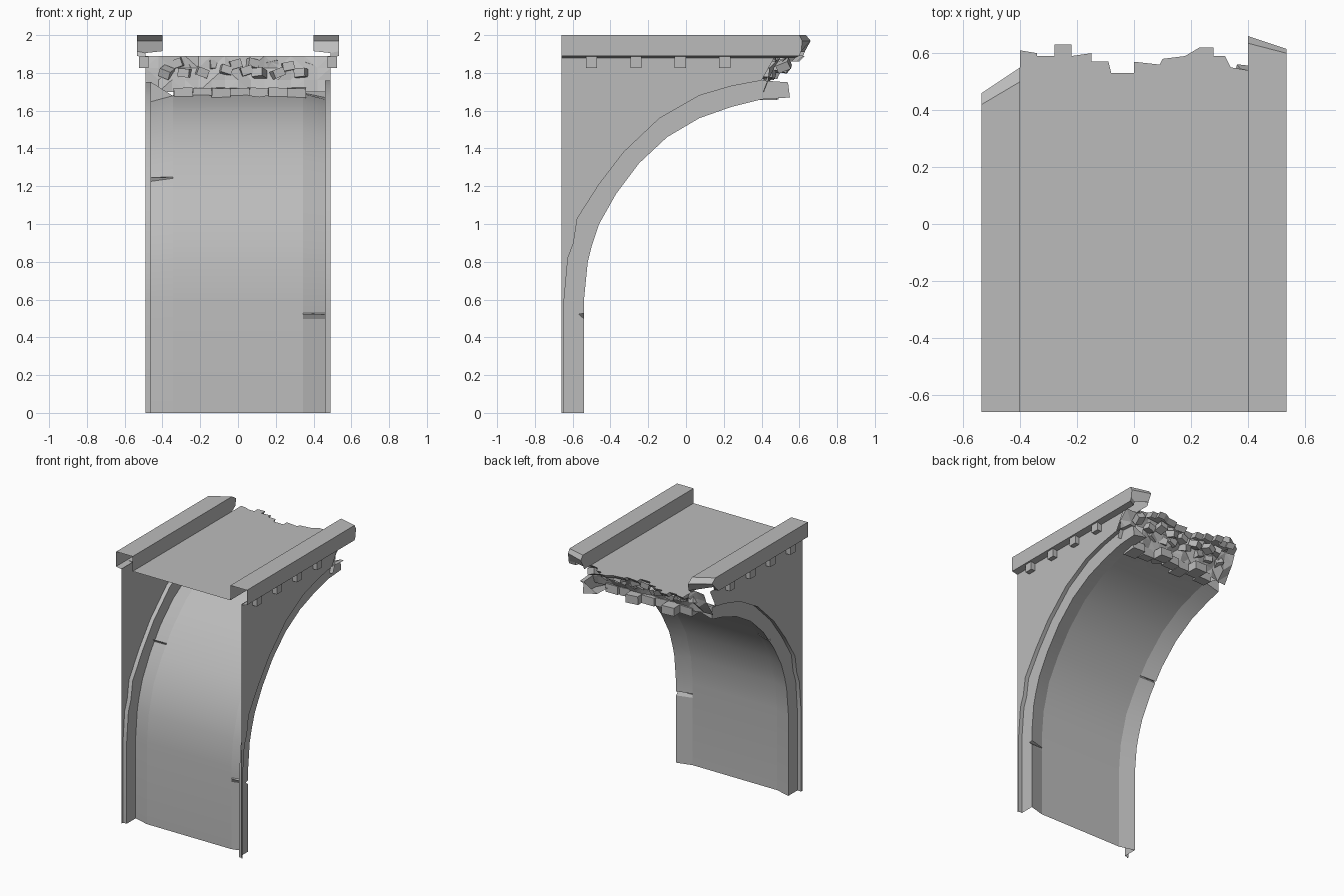
import bpy, bmesh, random
from mathutils import Vector, Euler

random.seed(7)
default = bpy.data.objects.get("Cube")
if default:
    bpy.data.objects.remove(default, do_unlink=True)

stone = bpy.data.materials.new("grey stone")
stone.use_nodes = True
GREY = (0.5, 0.5, 0.5, 1)
stone.diffuse_color = GREY
stone.node_tree.nodes["Principled BSDF"].inputs["Base Color"].default_value = GREY


def finish(name, bm, smooth=True):
    bmesh.ops.recalc_face_normals(bm, faces=bm.faces)
    mesh = bpy.data.meshes.new(name)
    bm.to_mesh(mesh)
    bm.free()
    mesh.materials.append(stone)
    obj = bpy.data.objects.new(name, mesh)
    bpy.context.collection.objects.link(obj)
    if smooth:
        bpy.ops.object.select_all(action="DESELECT")
        obj.select_set(True)
        bpy.context.view_layer.objects.active = obj
        bpy.ops.object.shade_smooth_by_angle(angle=0.5)


def loft(bm, rows, cap=False):
    """Skin neighbouring rows of points, optionally closing the last row."""
    grid = [[bm.verts.new(p) for p in row] for row in rows]
    for a, b in zip(grid, grid[1:]):
        for i in range(len(a) - 1):
            bm.faces.new((a[i], a[i + 1], b[i + 1], b[i]))
    if cap:
        bm.faces.new(grid[-1])


def flat_face(bm, points):
    """Fill a flat outline, concave or not."""
    face = bm.faces.new([bm.verts.new(p) for p in points])
    face.normal_update()
    bmesh.ops.triangulate(bm, faces=[face])


def add_block(bm, centre, size, turn=0.0):
    made = bmesh.ops.create_cube(bm, size=1)["verts"]
    spin = Euler([random.uniform(-turn, turn) for _ in range(3)]).to_matrix()
    for v in made:
        v.co = spin @ Vector(c * s for c, s in zip(v.co, size)) + Vector(centre)


# Arch stations: outer (y, z) then inner (y, z)
ARCH = [
    (-.645, 0, -.54, 0), (-.645, .6, -.54, .6), (-.625, .82, -.52, .8),
    (-.595, .9, -.5, .88), (-.575, 1.03, -.46, 1), (-.46, 1.21, -.37, 1.16),
    (-.33, 1.38, -.25, 1.32), (-.14, 1.56, -.1, 1.46), (.07, 1.68, .07, 1.56),
    (.24, 1.73, .24, 1.62), (.4, 1.76, .4, 1.66), (.54, 1.75, .55, 1.67),
]
WALL, RIB, VAULT = .49, .46, .345
TOP = 1.885


def station(t):
    """Point on the arch at a fractional station number."""
    i = min(int(t), len(ARCH) - 2)
    return [a + (b - a) * (t - i) for a, b in zip(ARCH[i], ARCH[i + 1])]


def vault_point(t):
    yo, zo, yi, zi = station(t)
    return yi + (yo - yi) * .3, zi + (zo - zi) * .3


def rib_rows(side, end, crack):
    """Cross-sections of a rib with a narrow recessed crack."""
    marks = [(i, 0) for i in range(int(end) + 1)] + [(end, 0)] * (end % 1 > 0)
    marks += [(crack - .04, 0), (crack, .25), (crack + .01, 0)]
    rows = []
    for t, dent in sorted(marks):
        yo, zo, yi, zi = station(t)
        yi, zi = yi + (yo - yi) * dent, zi + (zo - zi) * dent
        yv, zv = vault_point(t)
        rows.append([(side * WALL, yo, zo), (side * RIB, yo, zo),
                     (side * RIB, yi, zi), (side * VAULT, yv, zv)])
    return rows


# Ribs and side walls
SIDES = {"left": (1, 11, .87, .47), "right": (-1, 9.7, 5.45, .42)}
for label, (side, end, crack, wall_end) in SIDES.items():
    bm = bmesh.new()
    rows = rib_rows(side, end, crack)
    loft(bm, rows, cap=True)
    finish(label + "_arch_rib", bm)

    bm = bmesh.new()
    edge = [row[0][1:] for row in rows if row[0][1] < wall_end - .03]
    outline = [(-.66, TOP), (-.66, 0)] + edge + [(wall_end, TOP)]
    flat_face(bm, [(side * WALL, y, z) for y, z in outline])
    finish(label + "_side_wall", bm, False)

# Vault sheet with a ragged end
bm = bmesh.new()
COLS = 9
xs = [VAULT * (2 * i / COLS - 1) for i in range(COLS + 1)]
ends = [10 + random.uniform(-.5, .4) for _ in xs]
loft(bm, [[(x, *vault_point(min(t, e))) for x, e in zip(xs, ends)]
          for t in [*range(10), 11]])
finish("arch_vault", bm)

# Deck sheet with a broken, thickened edge
EDGE = [
    (-.4, .61), (-.34, .6), (-.34, .59), (-.28, .59), (-.28, .63), (-.22, .63),
    (-.22, .59), (-.15, .6), (-.15, .57), (-.09, .57), (-.08, .53), (0, .53),
    (0, .57), (.09, .56), (.1, .58), (.18, .59), (.23, .62), (.28, .62),
    (.28, .59), (.32, .59), (.34, .55), (.4, .54),
]
bm = bmesh.new()
outline = [(-.4, -.66), *EDGE, (.4, -.66)]
flat_face(bm, [(x, y, 1.89) for x, y in outline])
loft(bm, [[(x, y - drop, 1.89 - drop) for x, y in EDGE] for drop in (0, .03)])
finish("deck", bm, False)

# Hollow parapets: section (x, z), with broken end offsets in y
SECTION = [(.4, 1.89), (.4, 2), (.535, 2), (.535, 1.89), (.49, 1.88)]
BREAKS = {"left": (1, [.62, .635, .6, .6, .58], [.63, .66, .615, .61, .59]),
          "right": (-1, [.5, .5, .42, .38, .37], [.54, .55, .46, .41, .38])}
for label, (side, near, far) in BREAKS.items():
    bm = bmesh.new()
    rows = [[(side * x, y, z) for (x, z), y in zip(SECTION, ys)]
            for ys in ([-.66] * len(SECTION), near)]
    rows.append([(side * x, y, z + (.025 if z < 1.95 else -.03))
                 for (x, z), y in zip(SECTION, far)])
    loft(bm, rows, cap=True)
    finish(label + "_parapet", bm, False)

    # Small brackets under the parapet
    bm = bmesh.new()
    for i in range(4):
        add_block(bm, (side * .5, -.5 + .235 * i, 1.857), (.05, .06, .06))
    finish(label + "_brackets", bm, False)

# Rough broken core between vault and deck
bm = bmesh.new()
rows = []
for k in range(4):
    f = k / 3
    rows.append([])
    for i in range(15):
        x = WALL * (i / 7 - 1)
        jitter = random.uniform(-.02, .02)
        rows[-1].append((x, .4 + .09 * f + jitter, 1.7 + .19 * f))
loft(bm, rows)
bmesh.ops.triangulate(bm, faces=bm.faces)
finish("broken_core", bm, False)

# Loose stones set into the break
bm = bmesh.new()
for row in range(2):
    for i in range(8):
        x = -.37 + .1 * i + .04 * row + random.uniform(-.02, .02)
        z = 1.805 + .035 * row + random.uniform(-.01, .01)
        add_block(bm, (x, .44 + .05 * row + random.uniform(-.02, .03), z),
                  (.06, .07, .045), .4)
finish("broken_stones", bm, False)

# Blocks left along the vault end
bm = bmesh.new()
for i in range(7):
    x = -.29 + .1 * i
    add_block(bm, (x, .4 + random.uniform(-.04, .04), 1.69),
              (.1, random.uniform(.06, .12), .06), .06)
finish("vault_end_blocks", bm, False)
